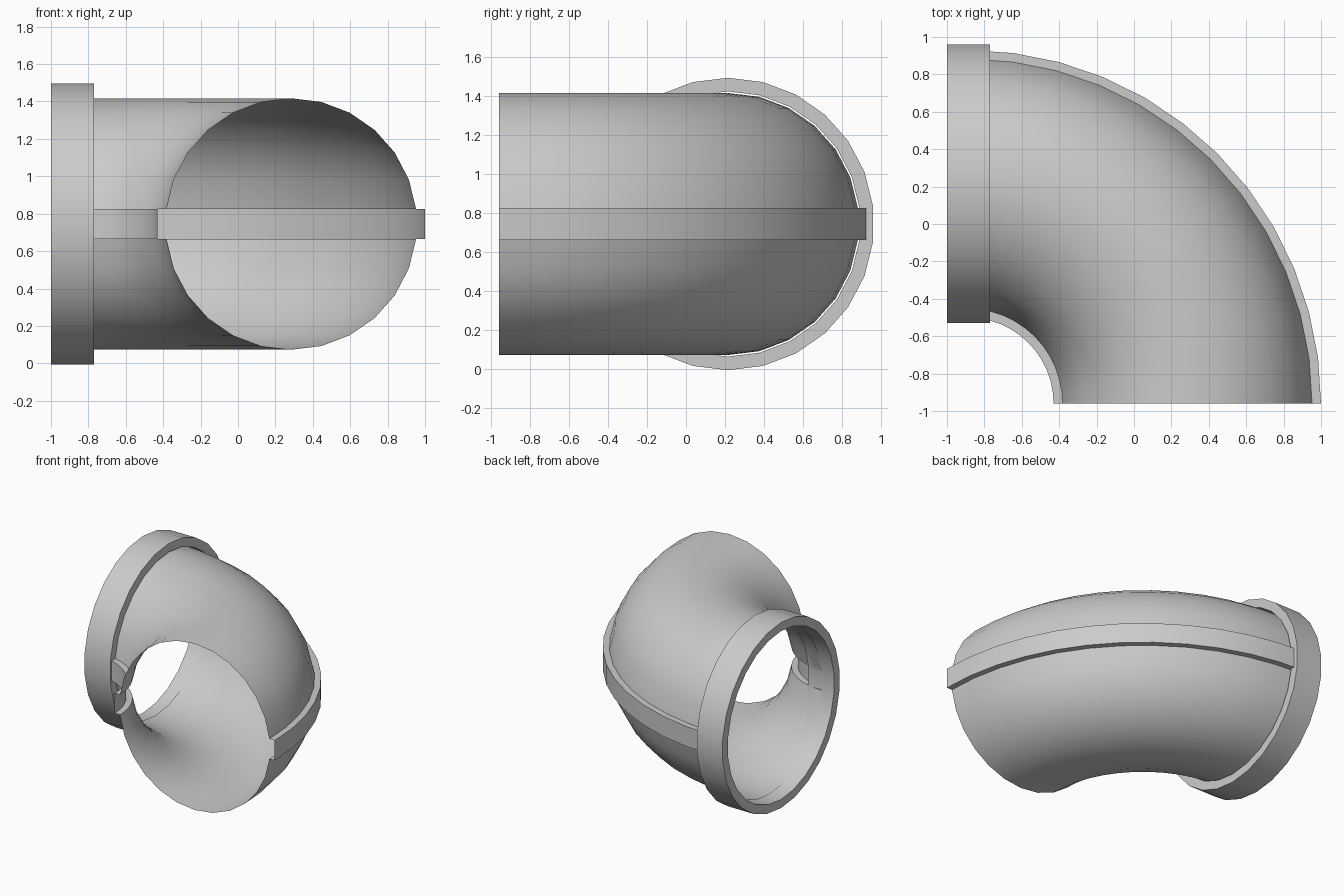
import bpy
import bmesh
from math import sin, cos, pi, radians

if "Cube" in bpy.data.objects:
    bpy.data.objects.remove(bpy.data.objects["Cube"])

SIDES = 26                    # sides of the round sections
STEP = 2 * pi / SIDES
PIPE_R, RIB_R = 0.672, 0.715
BEND_R = 1.175                # radius of the bend's centre line
BEND_X, BEND_Y, MID_Z = -0.89, -0.96, 0.745
BEND_STEPS = 12

grey = bpy.data.materials.new("plain grey")
grey.use_nodes = True
colour = (0.6, 0.6, 0.6, 1)
grey.diffuse_color = colour
grey.node_tree.nodes["Principled BSDF"].inputs["Base Color"].default_value = colour


def circle(radius):
    """Round section with flat sides at left and right."""
    return [(radius * cos((k + 0.5) * STEP), radius * sin((k + 0.5) * STEP))
            for k in range(SIDES)]


def ribbed_circle():
    """Round section whose left and right flats are pushed out as ribs."""
    points = circle(PIPE_R)
    half = SIDES // 2
    rib = PIPE_R * sin(STEP / 2)
    return (points[:half] + [(-RIB_R, rib), (-RIB_R, -rib)]
            + points[half:] + [(RIB_R, -rib), (RIB_R, rib)])


def skin(name, loops, closed=False):
    """Join successive loops of points with quads."""
    bm = bmesh.new()
    rings = [[bm.verts.new(p) for p in loop] for loop in loops]
    pairs = list(zip(rings, rings[1:]))
    if closed:
        pairs.append((rings[-1], rings[0]))
    for a, b in pairs:
        n = len(a)
        for i in range(n):
            j = (i + 1) % n
            bm.faces.new((a[i], b[i], b[j], a[j]))
    if closed:
        bmesh.ops.recalc_face_normals(bm, faces=bm.faces)
    mesh = bpy.data.meshes.new(name)
    bm.to_mesh(mesh)
    bm.free()
    mesh.materials.append(grey)
    obj = bpy.data.objects.new(name, mesh)
    bpy.context.collection.objects.link(obj)
    bpy.ops.object.select_all(action='DESELECT')
    obj.select_set(True)
    bpy.context.view_layer.objects.active = obj
    bpy.ops.object.shade_smooth_by_angle(angle=radians(30))
    return obj


# Thin open elbow with a rib along its inner and outer bend
section = ribbed_circle()
bend = []
for s in range(BEND_STEPS + 1):
    t = s * pi / 2 / BEND_STEPS
    bend.append([(BEND_X + (BEND_R + u) * cos(t),
                  BEND_Y + (BEND_R + u) * sin(t), MID_Z + v)
                 for u, v in section])
skin("elbow_pipe", bend)

# Thick collar around the end of the elbow
collar = []
for x, radius in ((-1, 0.75), (-0.77, 0.75), (-0.77, 0.68), (-1, 0.68)):
    collar.append([(x, BEND_Y + BEND_R + u, MID_Z + v) for u, v in circle(radius)])
skin("end_collar", collar, closed=True)
